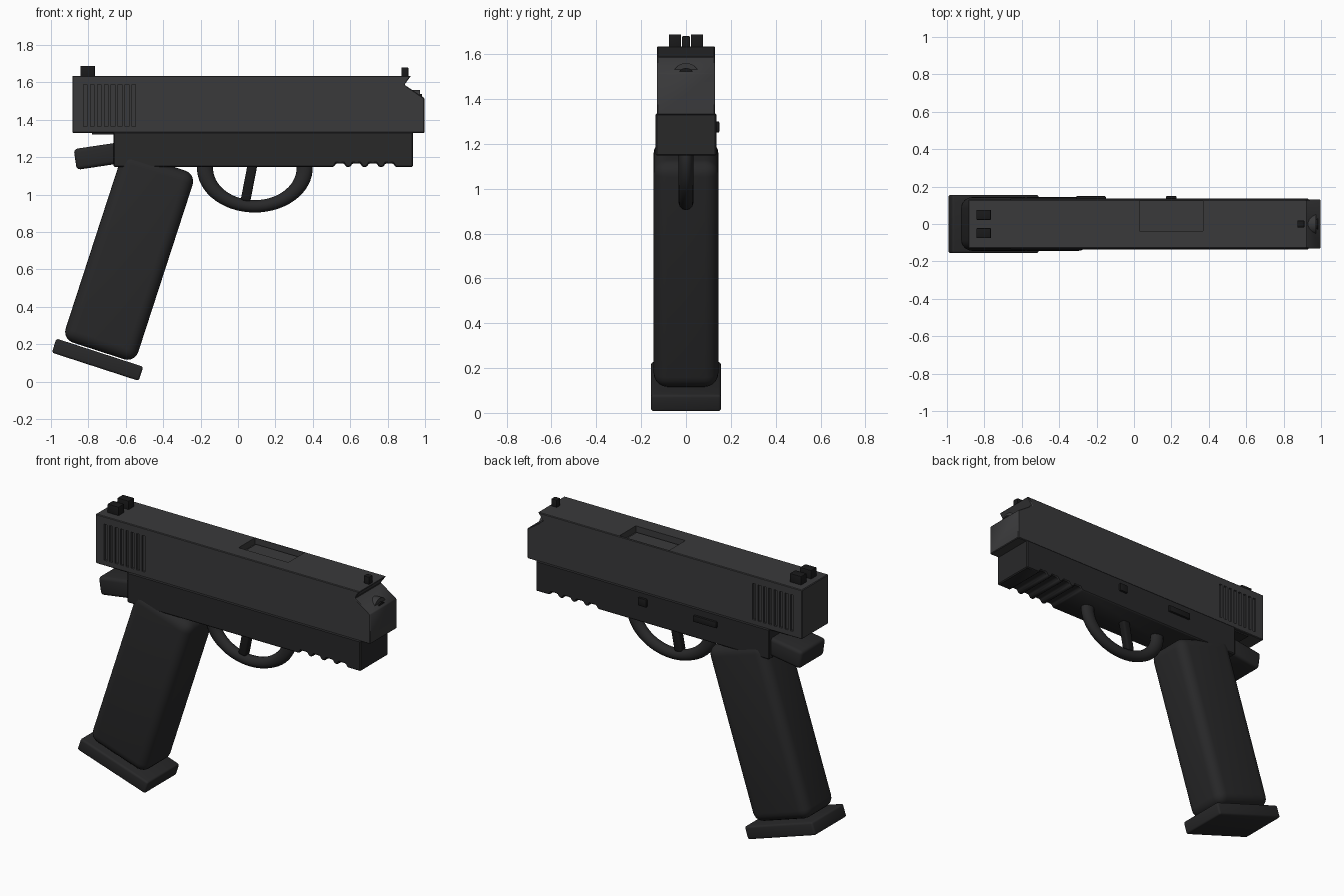
import bpy, bmesh
from math import radians, sin, cos, pi

if "Cube" in bpy.data.objects:
    bpy.data.objects.remove(bpy.data.objects["Cube"])


def material(name, v):
    m = bpy.data.materials.new(name)
    m.diffuse_color = (v, v, v * 1.05, 1)
    m.use_nodes = True
    m.node_tree.nodes["Principled BSDF"].inputs["Base Color"].default_value = m.diffuse_color
    return m


STEEL = material("slide_steel", 0.042)
POLYMER = material("polymer", 0.021)
BLACK = material("black", 0.01)


def finish(ob, mat, bevel=0.0, segments=2):
    """Add material, applied bevel and smooth shading."""
    bpy.ops.object.select_all(action='DESELECT')
    ob.select_set(True)
    bpy.context.view_layer.objects.active = ob
    ob.data.materials.append(mat)
    if bevel:
        m = ob.modifiers.new("bevel", 'BEVEL')
        m.width, m.segments = bevel, segments
        m.limit_method = 'ANGLE'
        bpy.ops.object.modifier_apply(modifier=m.name)
    bpy.ops.object.shade_smooth_by_angle(angle=radians(35))
    return ob


def from_bmesh(name, bm):
    bmesh.ops.recalc_face_normals(bm, faces=bm.faces)
    me = bpy.data.meshes.new(name)
    bm.to_mesh(me)
    bm.free()
    ob = bpy.data.objects.new(name, me)
    bpy.context.collection.objects.link(ob)
    return ob


def add_box(bm, lo, hi):
    vs = bmesh.ops.create_cube(bm, size=1)["verts"]
    for v in vs:
        for i in range(3):
            v.co[i] = lo[i] if v.co[i] < 0 else hi[i]


def box(name, lo, hi, mat, bevel=0.0):
    bm = bmesh.new()
    add_box(bm, lo, hi)
    return finish(from_bmesh(name, bm), mat, bevel)


def tilted_box(name, center, size, tilt, mat, bevel, segments=3):
    h = [s / 2 for s in size]
    bm = bmesh.new()
    add_box(bm, [-a for a in h], h)
    ob = from_bmesh(name, bm)
    ob.location = center
    ob.rotation_euler.y = radians(tilt)
    return finish(ob, mat, bevel, segments)


def prism(name, profile, half, mat, bevel):
    """Extrude an x-z profile across y."""
    bm = bmesh.new()
    face = bm.faces.new([bm.verts.new((x, -half, z)) for x, z in profile])
    ext = bmesh.ops.extrude_face_region(bm, geom=[face])["geom"]
    for v in ext:
        if isinstance(v, bmesh.types.BMVert):
            v.co.y = half
    return finish(from_bmesh(name, bm), mat, bevel, 1)


def tube(name, radius, x0, x1, z, mat):
    bpy.ops.mesh.primitive_cylinder_add(vertices=32, radius=radius, depth=x1 - x0,
                                        location=((x0 + x1) / 2, 0, z),
                                        rotation=(0, pi / 2, 0))
    ob = bpy.context.object
    ob.name = name
    return finish(ob, mat)


# Slide with notched muzzle
slide = prism("slide", [(-0.885, 1.33), (0.997, 1.33), (0.997, 1.515), (0.89, 1.587),
                        (0.925, 1.635), (-0.885, 1.635)], 0.13, STEEL, 0.004)

# Cut rear serrations on both sides and the ejection port
bm = bmesh.new()
for i in range(8):
    x = -0.816 + i * 0.037
    for s in (-1, 1):
        ys = sorted((s * 0.118, s * 0.15))
        add_box(bm, (x - 0.01, ys[0], 1.364), (x + 0.01, ys[1], 1.588))
add_box(bm, (0.03, -0.037, 1.595), (0.37, 0.122, 1.7))
cutter = from_bmesh("slide_cutter", bm)
cutter.data.materials.append(BLACK)
cutter.hide_render = True
mod = slide.modifiers.new("cuts", 'BOOLEAN')
mod.operation, mod.solver, mod.object = 'DIFFERENCE', 'EXACT', cutter
bpy.context.view_layer.objects.active = slide
bpy.ops.object.modifier_apply(modifier=mod.name)
bpy.data.objects.remove(cutter)

# Chamber block seen in the port
box("chamber_block", (0.045, -0.025, 1.58), (0.355, 0.112, 1.603), STEEL)

# Barrel and bore
tube("barrel", 0.06, 0.85, 0.973, 1.5, STEEL)
tube("bore", 0.038, 0.86, 0.984, 1.5, BLACK)

# Sights
for side, s in (("left", 1), ("right", -1)):
    box("rear_sight_" + side, (-0.842, s * 0.049 - 0.027, 1.62),
        (-0.765, s * 0.049 + 0.027, 1.688), BLACK, 0.004)
box("front_sight", (0.873, -0.018, 1.62), (0.911, 0.018, 1.68), BLACK, 0.004)

# Frame with accessory rail notches
profile = [(-0.665, 1.335), (-0.665, 1.147)]
for i in range(4):
    x = 0.545 + i * 0.088
    profile += [(x - 0.033, 1.147), (x - 0.02, 1.167), (x + 0.02, 1.167), (x + 0.033, 1.147)]
profile += [(0.935, 1.147), (0.935, 1.335)]
prism("frame", profile, 0.136, POLYMER, 0.006)
box("frame_rear_rail", (-0.78, -0.115, 1.322), (-0.64, 0.115, 1.345), POLYMER)

# Grip, beavertail and magazine base
tilted_box("grip", (-0.582, 0, 0.668), (0.408, 0.288, 1.06), 18, POLYMER, 0.06, 5)
tilted_box("beavertail", (-0.732, 0, 1.208), (0.28, 0.24, 0.112), -8.5, POLYMER, 0.02)
tilted_box("magazine_base", (-0.751, 0, 0.117), (0.488, 0.312, 0.079), 18, POLYMER, 0.012)

# Trigger guard: swept half ring stretched along x
curve = bpy.data.curves.new("guard_path", 'CURVE')
curve.dimensions = '3D'
curve.bevel_depth, curve.bevel_resolution = 0.033, 4
curve.use_fill_caps = True
path = curve.splines.new('POLY')
path.points.add(32)
for i, p in enumerate(path.points):
    a = radians(172 + i * 196 / 32)
    p.co = (0.205 * cos(a), 0, 0.205 * sin(a), 1)
guard = bpy.data.objects.new("trigger_guard", curve)
bpy.context.collection.objects.link(guard)
guard.location = (0.09, 0, 1.142)
guard.scale.x = 1.3
bpy.ops.object.select_all(action='DESELECT')
guard.select_set(True)
bpy.context.view_layer.objects.active = guard
bpy.ops.object.convert(target='MESH')
finish(bpy.context.object, POLYMER)

# Trigger and left-side controls
tilted_box("trigger", (0.061, 0, 1.075), (0.052, 0.05, 0.225), 11, BLACK, 0.012)
box("slide_stop", (-0.31, 0.12, 1.25), (-0.15, 0.149, 1.29), BLACK, 0.006)
box("takedown_button", (0.17, 0.12, 1.25), (0.228, 0.149, 1.3), BLACK, 0.006)
